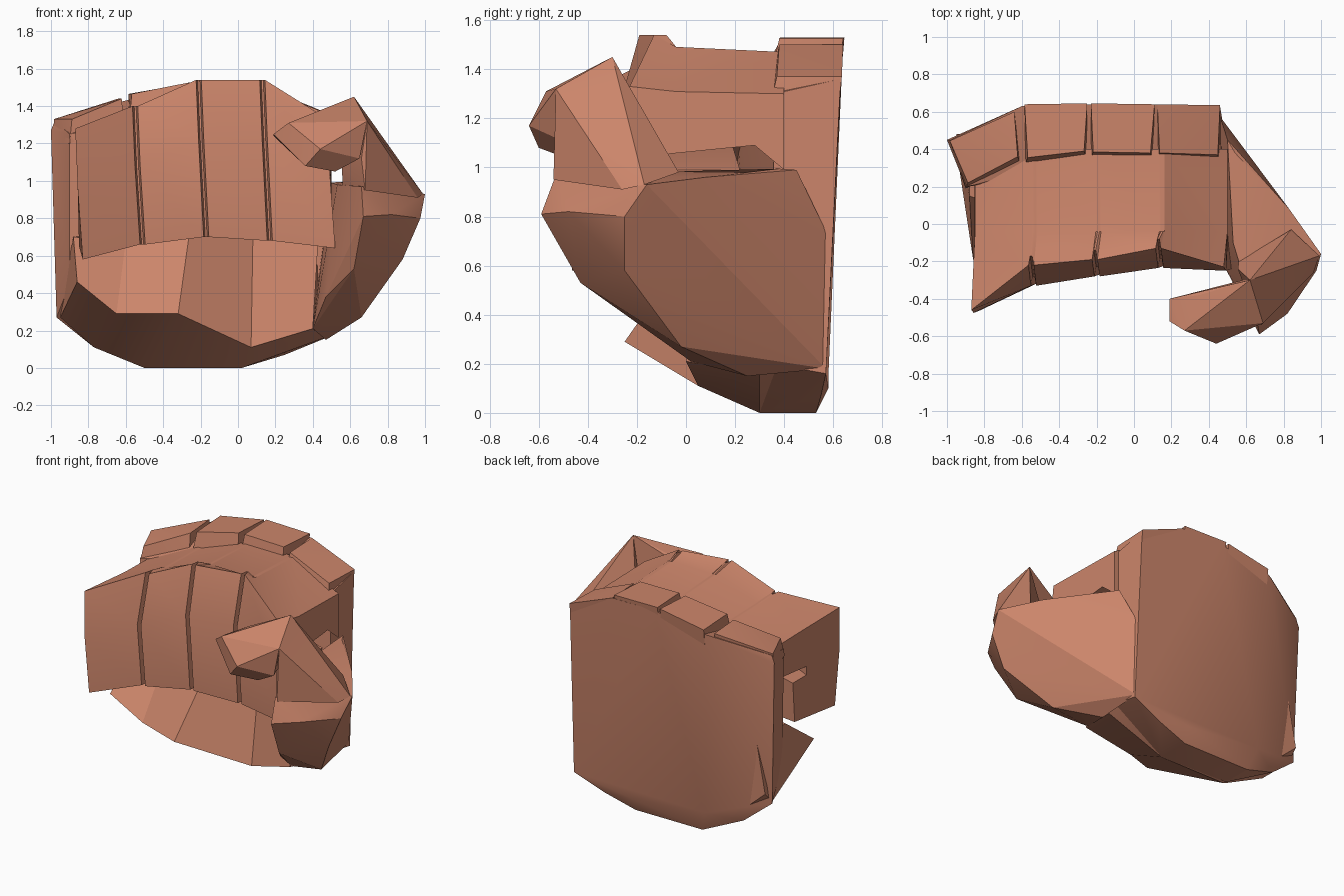
import bpy, bmesh, math

if "Cube" in bpy.data.objects:
    bpy.data.objects.remove(bpy.data.objects["Cube"])

clay = bpy.data.materials.new("terracotta_skin")
clay.use_nodes = True
COLOUR = (0.60, 0.235, 0.145, 1)
clay.diffuse_color = COLOUR
clay.node_tree.nodes["Principled BSDF"].inputs["Base Color"].default_value = COLOUR


def finish(name, bm):
    bmesh.ops.recalc_face_normals(bm, faces=bm.faces)
    mesh = bpy.data.meshes.new(name)
    bm.to_mesh(mesh)
    bm.free()
    mesh.materials.append(clay)
    obj = bpy.data.objects.new(name, mesh)
    bpy.context.collection.objects.link(obj)
    mesh.shade_smooth()
    mesh.set_sharp_from_angle(angle=math.radians(22))
    return obj


def hull(name, pts):
    """Faceted convex lump around a few corner points."""
    bm = bmesh.new()
    verts = [bm.verts.new(p) for p in pts]
    bmesh.ops.convex_hull(bm, input=verts)
    loose = [v for v in bm.verts if not v.link_faces]
    bmesh.ops.delete(bm, geom=loose, context='VERTS')
    bmesh.ops.dissolve_limit(bm, angle_limit=math.radians(2), verts=bm.verts, edges=bm.edges)
    return finish(name, bm)


def loft(name, sections):
    """Skin a row of matching cross-sections and cap the ends."""
    bm = bmesh.new()
    rings = [[bm.verts.new(p) for p in s] for s in sections]
    n = len(rings[0])
    for a, b in zip(rings, rings[1:]):
        for i in range(n):
            j = (i + 1) % n
            bm.faces.new((a[i], a[j], b[j], b[i]))
    bm.faces.new(rings[0])
    bm.faces.new(rings[-1][::-1])
    return finish(name, bm)


# Back of the hand: broad, slightly curved slab
hull("hand_back", [
    (-1.0, 0.45, 1.27), (-0.98, 0.45, 1.32), (-0.90, 0.20, 1.25), (-0.60, 0.63, 1.43),
    (-0.58, 0.36, 1.36), (-0.20, 0.64, 1.50), (0.12, 0.64, 1.50), (0.46, 0.63, 1.36),
    (-0.20, 0.38, 1.44), (0.12, 0.38, 1.44), (0.465, 0.36, 1.30),
    (-0.97, 0.43, 0.27), (-0.90, 0.22, 0.45), (-0.77, 0.46, 0.11), (-0.50, 0.53, 0.0),
    (0.02, 0.53, 0.0), (-0.50, 0.32, 0.0), (0.02, 0.30, 0.0), (0.25, 0.55, 0.07),
    (0.47, 0.57, 0.16), (0.47, 0.35, 0.2), (-0.55, 0.60, 0.75), (0.1, 0.61, 0.75),
    (0.46, 0.58, 0.73), (-0.55, 0.58, 0.15), (0.02, 0.58, 0.10)])

# Heel of the palm: lip, underside and the slope rising under the fingers
heel = [((-0.86, -0.19, 0.46), (-0.95, 0.40, 0.27), (-0.88, 0.15, 0.70)),
        ((-0.65, -0.13, 0.29), (-0.77, 0.36, 0.11), (-0.60, 0.05, 0.68)),
        ((-0.32, -0.25, 0.29), (-0.50, 0.30, 0.00), (-0.26, 0.05, 0.72)),
        ((0.07, 0.05, 0.11), (0.02, 0.30, 0.00), (0.08, 0.12, 0.72)),
        ((0.40, 0.00, 0.21), (0.46, 0.30, 0.16), (0.43, 0.10, 0.70))]
loft("palm_heel", [[lip, low, (low[0], 0.48, low[2] + 0.08), (top[0], 0.48, 0.72), top]
                   for lip, low, top in heel])

# Four curled fingers: hooked section with narrow grooves on the front
#  x, front top z, front top y, bulge y, bottom z, rear top z, fingertip rear y, slot z
stations = [(-0.85, 1.28, -0.46, -0.475, 0.58, 1.25, 0.03, 0.93),
            (-0.53, 1.40, -0.22, -0.33, 0.66, 1.37, 0.12, 1.06),
            (-0.19, 1.54, -0.19, -0.28, 0.70, 1.47, 0.15, 1.14),
            (0.15, 1.54, -0.13, -0.235, 0.68, 1.47, 0.18, 1.12),
            (0.50, 1.33, -0.23, -0.25, 0.64, 1.30, 0.22, 0.99)]


def finger_section(x, zt, yt, ym, zb, zr, tip, slot, inset=0.0):
    front = [(x - 0.02, yt + inset, zt), (x - 0.007, ym + inset, zt - 0.32),
             (x + 0.02, ym + 0.01 + inset, zb)]
    inner = [(x, tip - 0.02, zb + 0.07), (x, tip, slot), (x, -0.12, slot), (x, -0.12, slot + 0.06),
             (x, 0.28, slot + 0.10), (x, 0.40, slot), (x, 0.40, zr), (x, -0.04, zr + 0.3 * (zt - zr))]
    return front + inner


sections = []
for i, s in enumerate(stations):
    if 0 < i < len(stations) - 1:
        for dx, inset in ((-0.014, 0), (-0.005, 0.05), (0.005, 0.05), (0.014, 0)):
            sections.append(finger_section(s[0] + dx, *s[1:], inset=inset))
    else:
        sections.append(finger_section(*s))
loft("curled_fingers", sections)

# Knuckles: four blocks along the top rear edge
#  per side: front x, rear x, top z, front y, rear y
knuckles = [((-0.90, -0.985, 1.33, 0.19, 0.445), (-0.61, -0.64, 1.44, 0.33, 0.60)),
            ((-0.58, -0.585, 1.465, 0.325, 0.64), (-0.255, -0.25, 1.525, 0.36, 0.645)),
            ((-0.23, -0.23, 1.53, 0.355, 0.645), (0.10, 0.11, 1.525, 0.35, 0.64)),
            ((0.125, 0.125, 1.50, 0.35, 0.64), (0.46, 0.46, 1.37, 0.34, 0.635))]
for n, ends in enumerate(knuckles):
    pts = []
    for (xf, xr, z, f, r), side in zip(ends, (1, -1)):
        pts += [(xf + 0.012 * side, f + 0.03, z), (xr, r, z),
                (xf, f, z - 0.13), (xr, r - 0.015, z - 0.13)]
    hull("knuckle_%d" % (n + 1), pts)

# Thumb mound: wedge flaring out from the rear edge to the front
hull("thumb_mound", [
    (0.46, 0.57, 0.18), (0.46, 0.575, 0.73), (0.50, 0.45, 0.99), (0.54, 0.38, 0.995),
    (0.83, 0.08, 0.96), (1.0, -0.16, 0.93), (0.975, -0.25, 0.80), (0.88, -0.25, 0.58),
    (0.66, -0.02, 0.27), (0.82, -0.48, 0.82), (0.67, -0.59, 0.81), (0.62, -0.43, 0.53),
    (0.47, -0.20, 0.38), (0.40, 0.02, 0.21), (0.47, 0.25, 0.15), (0.66, -0.53, 0.97),
    (0.53, -0.10, 0.98)])

# Thumb: lower joint rising from the mound, then the tip bent across the fingers
hull("thumb_lower_joint", [
    (0.62, -0.30, 1.45), (0.69, -0.53, 1.32), (0.58, -0.26, 1.20), (0.66, -0.52, 1.12),
    (0.84, -0.03, 0.98), (0.99, -0.17, 0.93), (0.96, -0.26, 0.91), (0.68, -0.54, 0.95),
    (0.56, -0.20, 0.97), (0.555, -0.24, 1.08)])
hull("thumb_tip", [
    (0.62, -0.30, 1.45), (0.69, -0.53, 1.32), (0.27, -0.57, 1.31), (0.19, -0.52, 1.25),
    (0.19, -0.40, 1.24), (0.35, -0.38, 1.33), (0.44, -0.64, 1.17), (0.36, -0.60, 1.08),
    (0.37, -0.46, 1.08), (0.52, -0.52, 1.05), (0.65, -0.53, 1.12), (0.58, -0.30, 1.18)])
